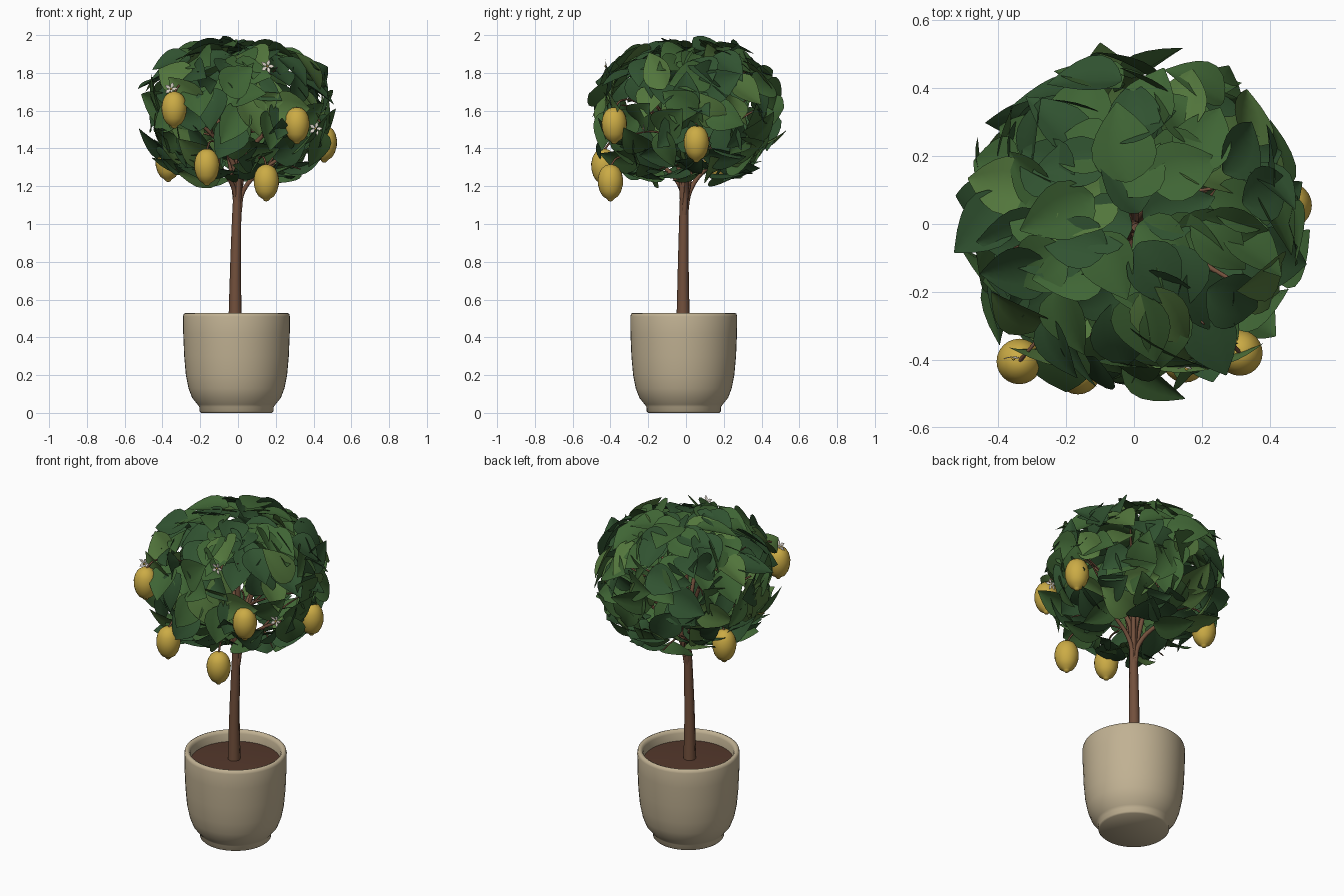
import bpy, math, random
from mathutils import Vector, Matrix

if "Cube" in bpy.data.objects:
    bpy.data.objects.remove(bpy.data.objects["Cube"])

random.seed(5)


def material(name, rgb):
    m = bpy.data.materials.new(name)
    m.diffuse_color = (*rgb, 1)
    m.use_nodes = True
    m.node_tree.nodes["Principled BSDF"].inputs["Base Color"].default_value = m.diffuse_color
    return m


clay = material("clay", (0.53, 0.44, 0.29))
earth = material("earth", (0.09, 0.04, 0.025))
bark = material("bark", (0.17, 0.08, 0.045))
yellow = material("yellow", (0.60, 0.41, 0.06))
white = material("white", (0.80, 0.74, 0.66))
greens = [material("green_dark", (0.03, 0.085, 0.03)),
          material("green_mid", (0.05, 0.13, 0.035)),
          material("green_light", (0.085, 0.18, 0.045))]


def make(name, verts, faces, mat, angle=60):
    me = bpy.data.meshes.new(name)
    me.from_pydata([tuple(v) for v in verts], [], faces)
    ob = bpy.data.objects.new(name, me)
    bpy.context.collection.objects.link(ob)
    me.materials.append(mat)
    select(ob)
    bpy.ops.object.shade_smooth_by_angle(angle=math.radians(angle))
    return ob


def select(ob):
    bpy.ops.object.select_all(action='DESELECT')
    ob.select_set(True)
    bpy.context.view_layer.objects.active = ob


def lathe(name, profile, mat, origin, n=32, angle=60):
    """Revolve (radius, z) points about z; radius 0 gives a pole."""
    verts, rings, faces = [], [], []
    o = Vector(origin)
    for r, z in profile:
        k = 1 if r == 0 else n
        rings.append([len(verts) + i % k for i in range(n)])
        for i in range(k):
            a = math.tau * i / n
            verts.append(o + Vector((r * math.cos(a), r * math.sin(a), z)))
    for a, b in zip(rings, rings[1:]):
        for i in range(n):
            j = (i + 1) % n
            faces.append(list(dict.fromkeys((a[i], a[j], b[j], b[i]))))
    return make(name, verts, faces, mat, angle)


def tubes(name, paths, mat):
    """One object from many tapered paths of (point, radius)."""
    cu = bpy.data.curves.new(name, 'CURVE')
    cu.dimensions, cu.bevel_depth, cu.bevel_resolution = '3D', 1.0, 2
    cu.use_fill_caps = True
    cu.resolution_u = 5
    for path in paths:
        sp = cu.splines.new('BEZIER')
        sp.bezier_points.add(len(path) - 1)
        for bp, (p, r) in zip(sp.bezier_points, path):
            bp.co, bp.radius = p, r
            bp.handle_left_type = bp.handle_right_type = 'AUTO'
    cu.materials.append(mat)
    ob = bpy.data.objects.new(name, cu)
    bpy.context.collection.objects.link(ob)
    select(ob)
    bpy.ops.object.convert(target='MESH')
    bpy.ops.object.shade_smooth_by_angle(angle=math.radians(60))


# Pot and soil
C = (-0.008, -0.012, 0)
lathe("pot", [(0, 0), (.188, 0), (.196, .008), (.197, .032), (.207, .045), (.235, .08),
              (.254, .13), (.268, .2), (.277, .3), (.282, .42), (.283, .51), (.279, .525),
              (.268, .53), (.257, .525), (.25, .51), (.247, .44), (0, .44)], clay, C, 48)
lathe("soil", [(0, .475), (.15, .472), (.249, .465), (.249, .45)], earth, C, 48)

# Trunk with a central leader
tubes("trunk", [[(Vector((-.015, -.015, .46)), .036), (Vector((-.014, -.015, .7)), .03),
                 (Vector((-.008, -.012, 1.0)), .025), (Vector((0, -.008, 1.25)), .021),
                 (Vector((.003, -.005, 1.5)), .015), (Vector((.005, -.01, 1.72)), .012)]], bark)

# Branches rise steeply from the trunk, each ending in side twigs
paths = []
N = 9
for i in range(N):
    a = math.tau * i / N + random.uniform(-.2, .2)
    top = (1.42, 1.76, 1.6)[i % 3]
    R = (.36, .27, .36)[i % 3]
    start = 1.05 + .07 * (i % 3)
    d = Vector((math.cos(a), math.sin(a), 0))
    mid = d * (R * .42) + Vector((0, 0, start + (top - start) * .68))
    end = d * R + Vector((0, 0, top))
    paths.append([(d * .008 + Vector((-.004, -.01, start)), .015),
                  (d * .03 + Vector((0, 0, start + .13)), .013), (mid, .011), (end, .005)])
    for s in (-1, 1):
        q = Matrix.Rotation(s * .45, 3, 'Z') @ (d * .36)
        q.z = top + s * .1 - .03
        paths.append([(mid, .006), ((mid + q) / 2 + Vector((0, 0, .02)), .005), (q, .003)])

# Fruit with hanging stems
lemon = [(0, -.102), (.01, -.101), (.015, -.095), (.021, -.088), (.04, -.076), (.056, -.05),
         (.066, -.015), (.067, .015), (.06, .048), (.046, .073), (.026, .088), (.01, .093), (0, .093)]
spots = [(-.338, -.405, 1.608), (.312, -.38, 1.525), (-.165, -.435, 1.305),
         (.15, -.40, 1.222), (.457, .055, 1.428), (-.37, .16, 1.325)]
for i, p in enumerate(spots):
    lathe(f"lemon_{i + 1}", lemon, yellow, p, 24)
    p = Vector(p)
    paths.append([(p + Vector((0, 0, .085)), .006), (Vector((p.x * .9, p.y * .9, p.z + .13)), .005),
                  (Vector((p.x * .55, p.y * .55, p.z + .1)), .005)])
tubes("branches", paths, bark)

# Blossoms: five petals around a small centre, facing front
for i, p in enumerate([(-.355, -.39, 1.715), (.155, -.42, 1.835), (.41, -.22, 1.505)]):
    o, verts, faces = Vector(p), [], []
    for k in range(5):
        rot = Matrix.Rotation(math.tau * k / 5 + .3, 3, 'Y')
        b = len(verts)
        for x, z, y in [(-.004, .004, 0), (-.01, .022, -.004), (0, .038, -.008), (.01, .022, -.004),
                        (.004, .004, 0)]:
            verts.append(o + rot @ Vector((x, y, z)))
        faces.append((b, b + 1, b + 2, b + 3, b + 4))
    make(f"blossom_{i + 1}", verts, faces, white)
    lathe(f"blossom_centre_{i + 1}", [(0, -.007), (.006, -.003), (.006, .003), (0, .007)],
          yellow, o + Vector((0, -.006, 0)), 8)

# Canopy: broad cupped leaves, round base and pointed tip, over a squarish shell
CZ = 1.59
ROWS = [(0, .1), (.06, .5), (.16, .84), (.3, 1), (.46, .97), (.62, .78), (.78, .5), (.9, .24), (1, .02)]
COLS = (-1, -.5, 0, .5, 1)
leaves = [([], []) for _ in greens]


def shell(v, rh, rz):
    return ((math.hypot(v.x, v.y) / rh) ** 2.5 + (abs(v.z) / rz) ** 2.5) ** .4


def add_leaf(centre, tip, up, length, width, store):
    side = tip.cross(up).normalized()
    up = side.cross(tip).normalized()
    verts, faces = store
    b = len(verts)
    curl = random.uniform(.1, .35)
    for t, w in ROWS:
        for c in COLS:
            x = c * w * width / 2
            z = abs(x) * .28 - curl * length * (t - .4) ** 2
            v = centre + tip * (t - .45) * length + side * x + up * z
            f = shell(v, .57, 9)
            if f > 1:
                v = Vector((v.x / f, v.y / f, v.z))
            v.z = max(-.4, min(.405, v.z))
            verts.append(v + Vector((0, 0, CZ)))
    n = len(COLS)
    for r in range(len(ROWS) - 1):
        for c in range(n - 1):
            k = b + r * n + c
            faces.append((k, k + 1, k + n + 1, k + n))


COUNT = 225
for i in range(COUNT):
    z = 1 - 2 * (i + .5) / COUNT
    a = i * 2.39996 + random.uniform(-.25, .25)
    h = math.sqrt(1 - z * z)
    d = Vector((h * math.cos(a), h * math.sin(a), z))
    if z < -.84 or z > .965:
        continue
    p = d / shell(d, .46, .36) * random.uniform(.86, 1.03)
    n = Vector((d.x, d.y, d.z * 1.4)).normalized()
    down = (n * n.z - Vector((0, 0, 1))).normalized()
    # upper leaves spread outward, lower ones turn out from beneath
    swing = random.gauss(0, .45 if z > .5 else 1.0)
    if z < -.4 or (z < .5 and random.random() < .35):
        swing += math.pi
    t = Matrix.Rotation(swing, 3, n) @ down
    lift = random.uniform(-.05, .35) if z > .6 else random.uniform(.1, .95)
    tip = (t + n * lift).normalized()
    up = n + Vector([random.uniform(-.4, .4) for _ in range(3)])
    add_leaf(p, tip, up, random.uniform(.2, .25), random.uniform(.155, .195),
             leaves[random.choice((0, 0, 1, 1, 2))])

for (v, f), m in zip(leaves, greens):
    make("leaves_" + m.name.split("_")[1], v, f, m, 80)
